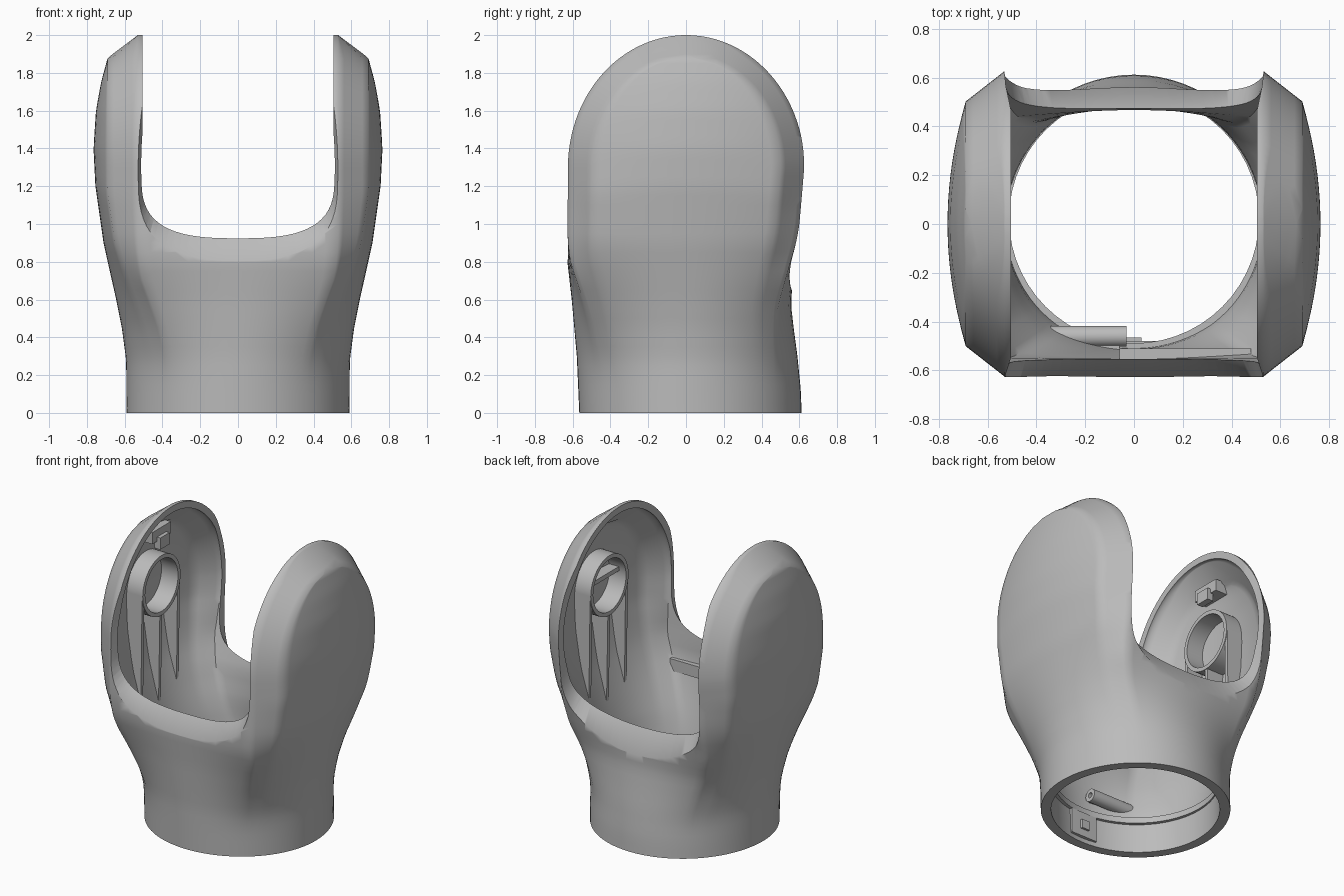
import bpy, bmesh, math
from mathutils import Vector

cube = bpy.data.objects.get("Cube")
if cube:
    bpy.data.objects.remove(cube)

grey = bpy.data.materials.new("plain grey")
grey.use_nodes = True
grey.diffuse_color = (0.5, 0.5, 0.5, 1)
grey.node_tree.nodes["Principled BSDF"].inputs["Base Color"].default_value = (0.5, 0.5, 0.5, 1)

# Silhouette curves as (height, extent) pairs
SIDE = [(0, .59), (.28, .592), (.45, .615), (.6, .645), (.9, .712), (1.2, .755), (1.4, .765), (1.6, .752), (1.75, .725), (1.88, .69)]
FRONT = [(0, .565), (.3, .578), (.6, .605), (.8, .628), (1.3, .625)]
BACK = [(0, .612), (.12, .608), (.3, .59), (.45, .57), (.57, .556), (.8, .57), (1, .6), (1.3, .627)]
# Wall thickness at the sides, front and back
SIDE_WALL = [(0, .065), (.5, .065), (1, .045)]
FRONT_WALL = [(0, .065), (.6, .065), (.9, .075), (1.3, .05)]
BACK_WALL = [(0, .065), (.4, .065), (.75, .1), (.9, .09), (1.2, .05)]
MID, EAR = 1.3, .7


def lerp_table(table, z):
    for (a, p), (b, q) in zip(table, table[1:]):
        if z <= b:
            return p + (q - p) * max(0, z - a) / (b - a)
    return table[-1][1]


def finish(name, bm, smooth=True):
    bmesh.ops.recalc_face_normals(bm, faces=bm.faces)
    mesh = bpy.data.meshes.new(name)
    bm.to_mesh(mesh)
    bm.free()
    ob = bpy.data.objects.new(name, mesh)
    bpy.context.collection.objects.link(ob)
    mesh.materials.append(grey)
    if smooth:
        shade(ob, 32)
    return ob


def activate(ob):
    bpy.ops.object.select_all(action='DESELECT')
    ob.select_set(True)
    bpy.context.view_layer.objects.active = ob


def shade(ob, degrees):
    activate(ob)
    bpy.ops.object.shade_smooth_by_angle(angle=math.radians(degrees))


def bridge(bm, a, b):
    for i in range(len(a)):
        j = (i + 1) % len(a)
        bm.faces.new((a[i], a[j], b[j], b[i]))


def loft(name, rings):
    bm = bmesh.new()
    rows = [[bm.verts.new(p) for p in ring] for ring in rings]
    for a, b in zip(rows, rows[1:]):
        bridge(bm, a, b)
    bm.faces.new(rows[0])
    bm.faces.new(rows[-1])
    return finish(name, bm, False)


def box(name, lo, hi):
    bm = bmesh.new()
    bmesh.ops.create_cube(bm, size=1)
    lo, hi = Vector(lo), Vector(hi)
    for v in bm.verts:
        v.co = (lo + hi) / 2 + Vector(c * s for c, s in zip(v.co, hi - lo))
    return finish(name, bm)


def tube(name, centre, outer, inner, length, upright=False):
    # Hollow cylinder along x, or along z when upright
    bm = bmesh.new()
    loops = []
    for r, h in ((outer, -.5), (outer, .5), (inner, .5), (inner, -.5)):
        loop = []
        for i in range(56):
            a = math.tau * i / 56
            p, q, h_off = r * math.cos(a), r * math.sin(a), h * length
            offset = Vector((p, q, h_off) if upright else (h_off, p, q))
            loop.append(bm.verts.new(Vector(centre) + offset))
        loops.append(loop)
    for k in range(4):
        bridge(bm, loops[k], loops[(k + 1) % 4])
    return finish(name, bm)


def quarter(z, depth, t):
    # Quarter outline: flat front, chamfer, then crowned side
    def extent(f):
        k = (z - MID) / (EAR - .12 * f - t)
        width = depth - .125 * f
        return width * math.sqrt(max(0, 1 - k * k)) if z > MID else width
    f_max = min(1, max(0, (2 - t - z) / .12))
    side = lerp_table(SIDE, z) - t
    edge = .69 - t if z > MID else min(.69 - t, side - .06)
    base = min(.53, edge - .08)
    pts = [(base * i / 8, extent(0)) for i in range(8)]
    pts += [(base + (edge - base) * f_max * i / 5, extent(f_max * i / 5)) for i in range(5)]
    y1 = extent(f_max)
    x1 = base + (edge - base) * f_max
    crown = max(0, side - edge) if f_max == 1 else 0
    for i in range(11):
        u = 1 - i / 10
        pts.append((x1 + crown * (1 - u * u), y1 * u))
    # Blend to a round collar near the foot
    b = min(1, max(0, (z - .15) / .82))
    b = b * b * (3 - 2 * b)
    out = []
    for x, y in pts:
        a = math.atan2(x, y)
        cx, cy = side * math.sin(a), depth * math.cos(a)
        out.append((cx + (x - cx) * b, cy + (y - cy) * b))
    return out


def section(z, inside):
    t = inside * lerp_table(SIDE_WALL, z)
    f = quarter(z, lerp_table(FRONT, z) - inside * lerp_table(FRONT_WALL, z), t)
    k = quarter(z, lerp_table(BACK, z) - inside * lerp_table(BACK_WALL, z), t)
    right = [(x, -y) for x, y in f] + [(x, y) for x, y in k[-2::-1]]
    left = [(-x, y) for x, y in right[-2:0:-1]]
    return [(x, y, z) for x, y in right + left]


def body(name, inside, start):
    rise = EAR - .0005 - inside * lerp_table(SIDE_WALL, 2)
    zs = [start] + [.05 * i for i in range(1, 27)]
    zs += [MID + rise * math.sin(math.pi / 2 * i / 26) for i in range(1, 27)]
    return loft(name, [section(z, inside) for z in zs])


# Notch cutter, flaring outward to make the sloping sills; the back one is lower
def notch(y, half, floor, top):
    pts = []
    for i in range(33):
        a = math.pi * i / 32
        c, s = math.cos(a), math.sin(a)
        pts.append((half * math.copysign(abs(c) ** .71, c), y, top - (top - floor) * abs(s) ** .71))
    return [(half, y, 2.3)] + pts + [(-half, y, 2.3)]


shell = body("forked_shell", 0, 0)
cavity = body("cavity_cutter", 1, -.1)
opening = loft("opening_cutter", [notch(-.8, .545, .68, 1.25), notch(-.63, .53, .80, 1.25), notch(-.55, .505, .93, 1.25),
                                  notch(.47, .505, .81, 1.15), notch(.565, .525, .64, 1.15), notch(.8, .55, .42, 1.15)])
for cutter in (cavity, opening):
    mod = shell.modifiers.new(cutter.name, 'BOOLEAN')
    mod.operation = 'DIFFERENCE'
    mod.solver = 'EXACT'
    mod.object = cutter
    activate(shell)
    bpy.ops.object.modifier_apply(modifier=mod.name)
    bpy.data.objects.remove(cutter)
shade(shell, 48)

# Bearing rings with three tapered ribs inside each ear
for s, side in ((1, "left"), (-1, "right")):
    tube(side + "_bearing_ring", (s * .655, 0, 1.44), .205, .178, .15)
    for n, y in enumerate((-.193, 0, .193)):
        top = 1.44 if y else 1.25
        profile = [(.585, top), (.73, top), (.635, .7), (.595, .64)]
        loft(f"{side}_rib_{n + 1}", [[(s * x, y + d, z) for x, z in profile] for d in (-.012, .012)])
box("left_ring_bar", (.63, -.18, 1.46), (.73, .18, 1.49))
box("right_upper_block", (-.67, -.1, 1.76), (-.58, .1, 1.84))
box("right_block_catch", (-.6, -.05, 1.71), (-.555, .05, 1.79))

# Tube on the inner wall, its far end cut along the curve of the wall
hinge = tube("hinge_tube", (-.205, -.46, .33), .043, .018, .35)
for v in hinge.data.vertices:
    if v.co.x < -.2:
        v.co.x = -.385 - 1.5 * (v.co.y + .417)
box("hinge_bracket", (-.18, -.53, .31), (-.06, -.49, .35))

# Fittings inside the collar and front wall
box("front_wall_plate", (-.06, -.56, .69), (.48, -.51, .77))
box("collar_clip", (-.1, -.52, .03), (.1, -.48, .2))
box("collar_clip_catch", (-.03, -.49, .08), (.03, -.465, .14))
tube("collar_lip", (0, .023, .22), .54, .512, .04, upright=True)
